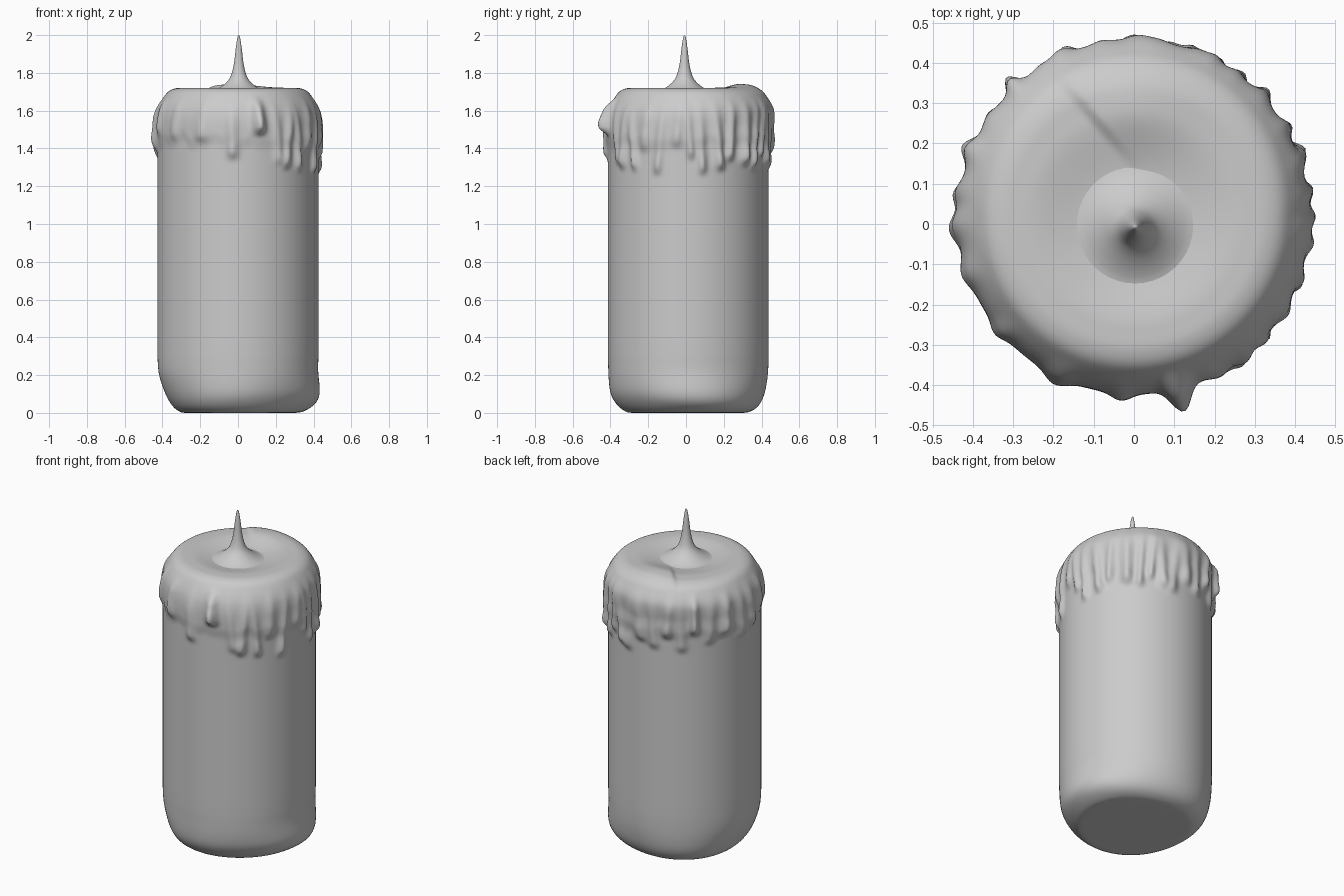
import bpy, bmesh, math
from mathutils import Vector, noise

if "Cube" in bpy.data.objects:
    bpy.data.objects.remove(bpy.data.objects["Cube"])

SEG = 288
CY = 0.012  # body axis sits slightly behind the wick


def smooth(a, b, x):
    t = max(0.0, min(1.0, (x - a) / (b - a)))
    return t * t * (3 - 2 * t)


def spline(pts, n):
    """Catmull-Rom resampling of a profile."""
    out = []
    for i in range(len(pts) - 1):
        p = [Vector(pts[max(0, min(len(pts) - 1, i + k))]) for k in (-1, 0, 1, 2)]
        for j in range(n):
            t = j / n
            out.append(0.5 * (2 * p[1] + (p[2] - p[0]) * t
                              + (2 * p[0] - 5 * p[1] + 4 * p[2] - p[3]) * t * t
                              + (3 * p[1] - p[0] - 3 * p[2] + p[3]) * t ** 3))
    return out + [Vector(pts[-1])]


def lathe(name, profile, seg, place):
    """Revolve a profile whose two ends lie on the axis; place() shapes each point."""
    bm = bmesh.new()
    rings = [[bm.verts.new(place(r, z, math.tau * i / seg)) for i in range(seg)]
             for r, z in profile[1:-1]]
    for a, b in zip(rings, rings[1:]):
        for i in range(seg):
            j = (i + 1) % seg
            bm.faces.new((a[i], a[j], b[j], b[i]))
    low = bm.verts.new(place(0, profile[0][1], 0))
    top = bm.verts.new(place(0, profile[-1][1], 0))
    for i in range(seg):
        j = (i + 1) % seg
        bm.faces.new((low, rings[0][j], rings[0][i]))
        bm.faces.new((top, rings[-1][i], rings[-1][j]))
    me = bpy.data.meshes.new(name)
    bm.to_mesh(me)
    bm.free()
    ob = bpy.data.objects.new(name, me)
    bpy.context.collection.objects.link(ob)
    for p in me.polygons:
        p.use_smooth = True
    return ob


# Drips: angle, lower end, angular half width, thickness
DRIPS = [
    (-116, 1.43, 5, .018), (-94, 1.34, 4, .022), (-75, 1.47, 4, .052),
    (-61, 1.31, 3.5, .016), (-52, 1.29, 3.5, .024), (-43, 1.28, 3, .020),
    (-32, 1.38, 4, .016), (-20, 1.26, 3, .020), (-8, 1.40, 3.5, .014),
    (1, 1.34, 3, .020), (9, 1.26, 3, .022), (21, 1.28, 3.5, .030),
    (31, 1.33, 3, .026), (44, 1.31, 4, .034), (54, 1.29, 3, .026),
    (62, 1.34, 3, .024), (70, 1.30, 4, .026), (80, 1.28, 4, .020),
    (90, 1.36, 5, .024), (101, 1.33, 4, .018), (112, 1.40, 4, .024),
    (122, 1.32, 4, .016), (132, 1.43, 3, .034), (144, 1.36, 4, .014),
    (157, 1.40, 4, .026), (172, 1.35, 4, .020), (183, 1.38, 5, .024),
    (198, 1.46, 5, .014), (219, 1.44, 4, .012),
]


def wax(z, a):
    """Thickness of the melted coat at height z and angle a."""
    deg = math.degrees(a)
    edge = 1.44 + 0.05 * noise.noise((math.cos(a) * 5, math.sin(a) * 5, 3))
    t = 0.009 * smooth(edge - .05, edge + .03, z) * smooth(1.73, 1.6, z)
    for ang, end, w, h in DRIPS:
        d = (deg - ang + 180) % 360 - 180
        d += 14 * (z - 1.45) * math.sin(ang)
        if abs(d) < 4 * w:
            bead = 0.75 + 0.4 * math.exp(-((z - end - .06) / .05) ** 2)
            t += (h * bead * math.exp(-(d / w) ** 2)
                  * smooth(end - .015, end + .04, z) * smooth(1.69, min(1.6, end + .16), z))
    return t


def shape_body(r, z, a):
    c, s = math.cos(a), math.sin(a)
    if 1.1 < z < 1.73 and r > 0.3:
        # Fuller shoulder at the back, then the wax coat
        r += (.022 * max(0, s) - .004 * max(0, -s)) * smooth(1.5, 1.64, z) * smooth(1.76, 1.68, z)
        r += wax(z, a)
    if z < 0.3:
        # Uneven worn bottom edge
        w = smooth(.25, .03, z) * smooth(.2, .4, r)
        r += w * (.022 * c + .012 * math.sin(3 * a + 1))
        z += .02 * w * max(0, math.cos(a + 0.9)) * smooth(.3, .4, r)
    x, y = r * c, r * s + CY * smooth(0, .3, r)
    if z > 1.6:
        # Dished top with a raised pool of wax behind the wick
        z -= .022 * smooth(.27, .10, r) * smooth(1.6, 1.7, z)
        side = (x + .10) * .75 + (y - .25) * .65
        z += .02 * smooth(-.01, .025, side) * math.exp(-((x + .02) / .15) ** 2 - ((y - .29) / .11) ** 2)
    return x, y, z


# Candle body with drips
base = [(0, 0), (.15, 0), (.28, 0), (.33, .006), (.375, .035), (.405, .09), (.42, .18), (.426, .3)]
wall = [(.426, .3 + .1 * i) for i in range(1, 9)] + [(.426, 1.2 + .0125 * i) for i in range(25)]
crown = [(.426, 1.50), (.424, 1.56), (.415, 1.61), (.395, 1.66), (.368, 1.70), (.33, 1.718),
         (.28, 1.721), (.2, 1.72), (.1, 1.72), (0, 1.72)]
profile = spline(base, 4)[:-1] + [Vector(p) for p in [base[-1]] + wall[:-1]] + spline(crown, 7)[1:]
body = lathe("candle_body", profile, SEG, shape_body)

# Wick flaring into the wax
wick_pts = [(0, 1.68), (.17, 1.69), (.13, 1.706), (.10, 1.722), (.07, 1.745), (.048, 1.772),
            (.034, 1.81), (.024, 1.86), (.017, 1.92), (.010, 1.97), (.005, 1.994), (0, 2.0)]
lathe("wick", spline(wick_pts, 4), 40,
      lambda r, z, a: (r * math.cos(a) + .004, r * math.sin(a) - .008, z))
